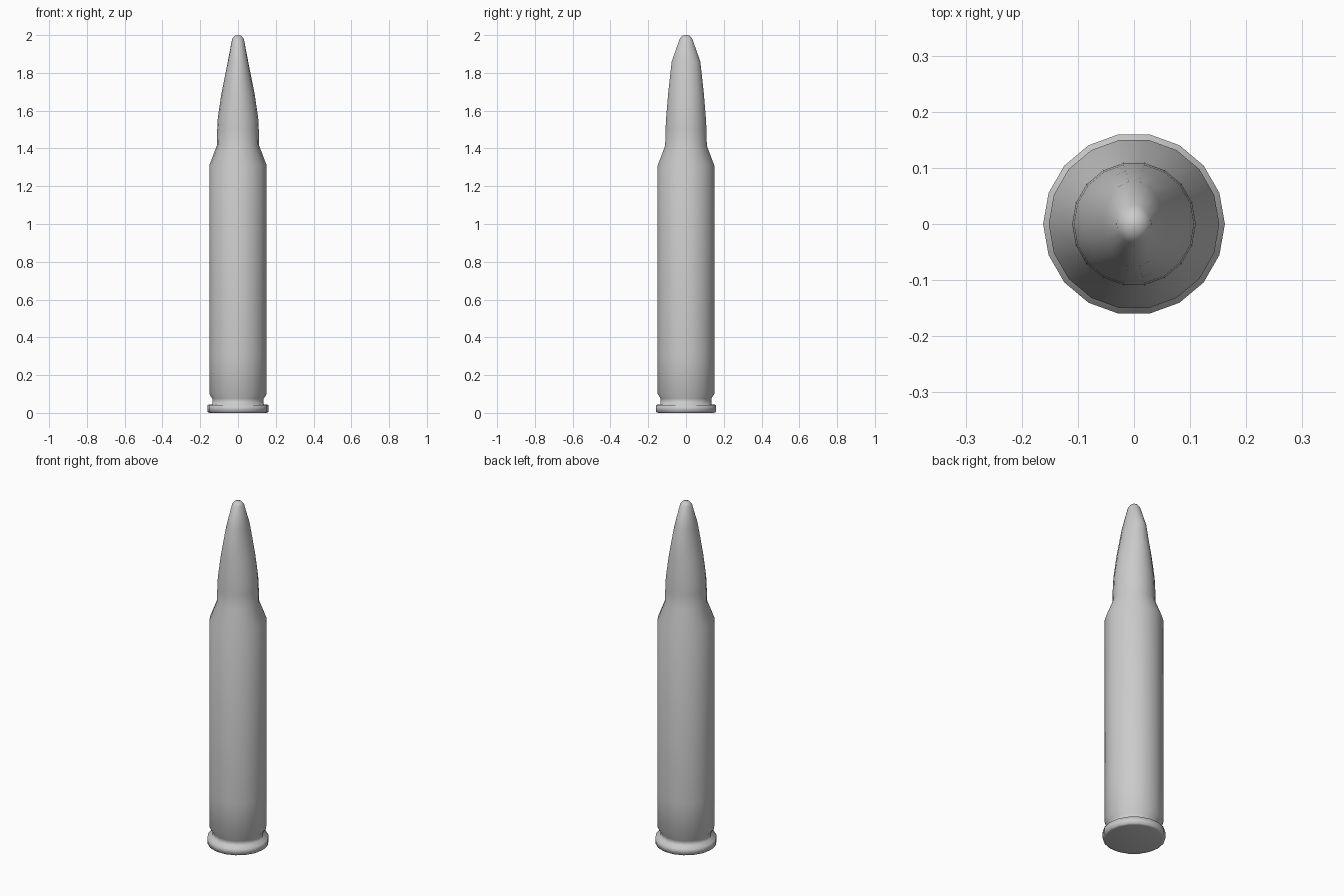
import bpy, bmesh
from math import cos, sin, tau

old = bpy.data.objects.get("Cube")
if old:
    bpy.data.objects.remove(old, do_unlink=True)

SIDES = 18

metal = bpy.data.materials.new("plain_grey")
metal.use_nodes = True
grey = (0.6, 0.6, 0.6, 1)
metal.diffuse_color = grey
metal.node_tree.nodes["Principled BSDF"].inputs["Base Color"].default_value = grey


def lathe(name, rings):
    """Skin elliptical rings given as (x radius, y radius, height)."""
    bm = bmesh.new()
    loops = [[bm.verts.new((rx * cos(tau * i / SIDES), ry * sin(tau * i / SIDES), z))
              for i in range(SIDES)] for rx, ry, z in rings]
    for low, high in zip(loops, loops[1:]):
        for i in range(SIDES):
            j = (i + 1) % SIDES
            bm.faces.new((low[i], low[j], high[j], high[i]))
    bm.faces.new(loops[0][::-1])
    bm.faces.new(loops[-1])
    mesh = bpy.data.meshes.new(name)
    bm.to_mesh(mesh)
    bm.free()
    mesh.materials.append(metal)
    mesh.polygons.foreach_set("use_smooth", [True] * len(mesh.polygons))
    obj = bpy.data.objects.new(name, mesh)
    bpy.context.collection.objects.link(obj)
    return obj


def round_rings(profile):
    return [(r, r, z) for r, z in profile]


# Casing: base, rim, extractor groove, body, shoulder and neck
casing = round_rings([
    (0.148, 0), (0.162, 0.004), (0.162, 0.042), (0.136, 0.046), (0.136, 0.075),
    (0.152, 0.1), (0.152, 0.3), (0.152, 1.31), (0.112, 1.415),
])

# Bullet: flattened sideways near the nose, with a small rounded tip
bullet = [
    (0.112, 0.112, 1.415), (0.11, 0.11, 1.5), (0.107, 0.107, 1.56),
    (0.088, 0.096, 1.69), (0.054, 0.077, 1.86),
    (0.031, 0.034, 1.98), (0.018, 0.02, 1.996), (0.004, 0.004, 2),
]

# Casing and bullet share the neck ring, so the skin is continuous
lathe("cartridge", casing + bullet[1:])
